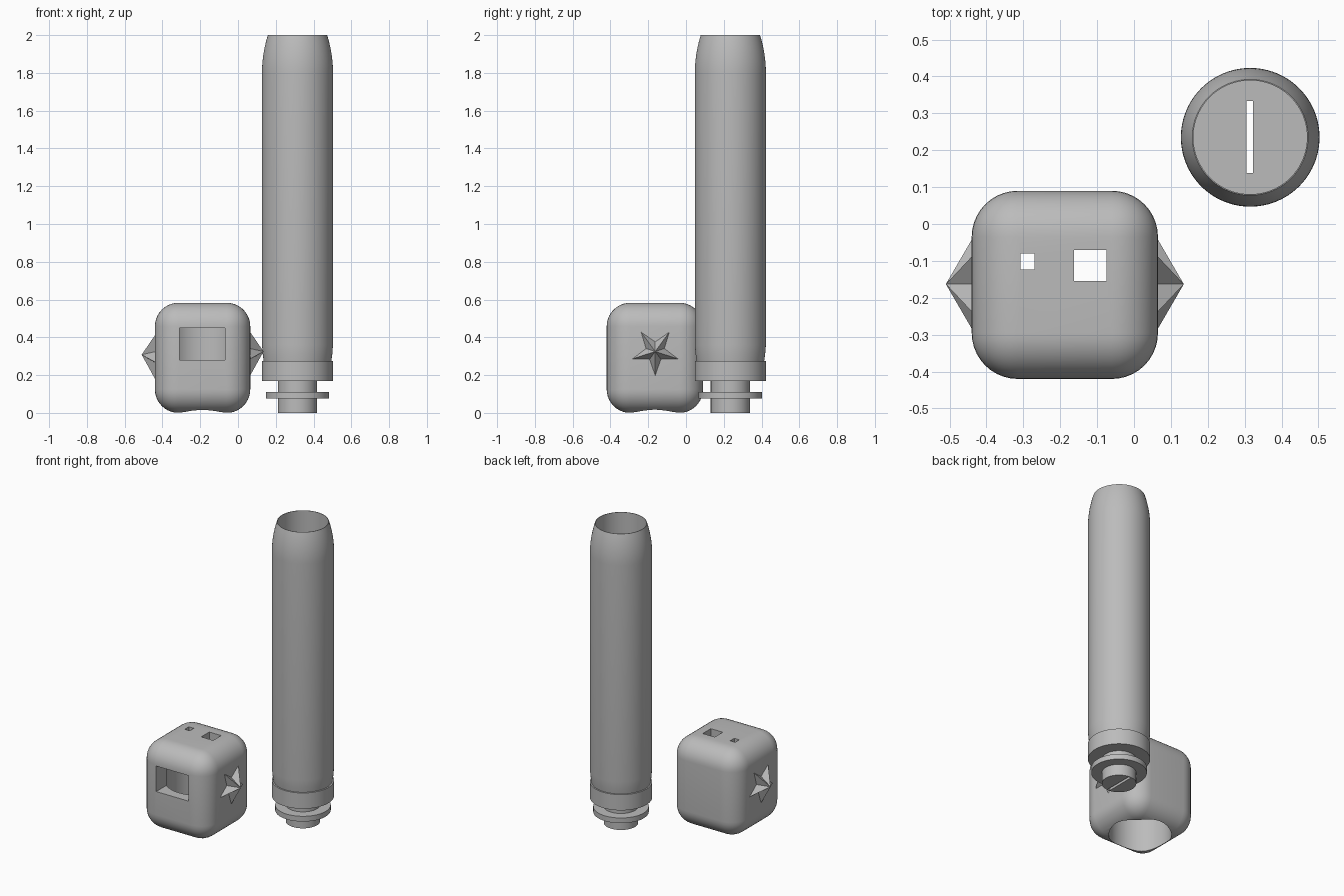
import bpy, bmesh, math
from mathutils import Matrix, Vector

default = bpy.data.objects.get("Cube")
if default:
    bpy.data.objects.remove(default, do_unlink=True)

grey = bpy.data.materials.new("plain grey")
grey.use_nodes = True
COLOUR = (0.5, 0.5, 0.5, 1)
grey.diffuse_color = COLOUR
grey.node_tree.nodes["Principled BSDF"].inputs["Base Color"].default_value = COLOUR


def make(name, bm):
    bmesh.ops.recalc_face_normals(bm, faces=bm.faces[:])
    mesh = bpy.data.meshes.new(name)
    bm.to_mesh(mesh)
    bm.free()
    mesh.materials.append(grey)
    obj = bpy.data.objects.new(name, mesh)
    bpy.context.collection.objects.link(obj)
    return obj


def block(name, lo, hi, radius=0):
    bm = bmesh.new()
    lo, hi = Vector(lo), Vector(hi)
    bmesh.ops.create_cube(bm, size=1)
    bmesh.ops.scale(bm, vec=hi - lo, verts=bm.verts[:])
    bmesh.ops.translate(bm, vec=(lo + hi) / 2, verts=bm.verts[:])
    if radius:
        bmesh.ops.bevel(bm, geom=bm.edges[:], offset=radius, segments=10,
                        profile=0.5, affect='EDGES')
    return make(name, bm)


def lathe(name, profile, centre, steps=96):
    """Revolve a profile of (radius, height) about a vertical axis."""
    bm = bmesh.new()
    verts = [bm.verts.new((r, 0, z)) for r, z in profile]
    edges = [bm.edges.new(pair) for pair in zip(verts, verts[1:])]
    bmesh.ops.spin(bm, geom=verts + edges, axis=(0, 0, 1), cent=(0, 0, 0),
                   angle=math.tau, steps=steps, use_merge=False)
    bmesh.ops.remove_doubles(bm, verts=bm.verts[:], dist=0.0002)
    bmesh.ops.translate(bm, vec=(*centre, 0), verts=bm.verts[:])
    return make(name, bm)


def cut(target, cutters):
    bpy.context.view_layer.objects.active = target
    for cutter in cutters:
        cutter.hide_render = True
        mod = target.modifiers.new("cut", 'BOOLEAN')
        mod.operation = 'DIFFERENCE'
        mod.solver = 'EXACT'
        mod.object = cutter
        bpy.ops.object.modifier_apply(modifier=mod.name)
        bpy.data.objects.remove(cutter, do_unlink=True)


def smooth(obj):
    bpy.ops.object.select_all(action='DESELECT')
    obj.select_set(True)
    bpy.context.view_layer.objects.active = obj
    bpy.ops.object.shade_smooth_by_angle(angle=math.radians(30))


def star(name, x, z, side):
    """Faceted five-pointed star, one point down, standing out along x."""
    bm = bmesh.new()
    ring = []
    for i in range(10):
        r = 0.053 if i % 2 else 0.132
        a = math.pi * i / 5
        ring.append(bm.verts.new((0, r * math.sin(a), -r * math.cos(a))))
    apex = bm.verts.new((0.073 * side, 0, 0))
    for a, b in zip(ring, ring[1:] + ring[:1]):
        bm.faces.new((a, b, apex))
    bm.faces.new(ring)
    bmesh.ops.translate(bm, vec=(x, -0.163, z), verts=bm.verts[:])
    return make(name, bm)


# Rounded housing with a round socket, a front window and two top openings
housing = block("housing", (-0.44, -0.42, 0), (0.065, 0.09, 0.583), 0.125)
cut(housing, [
    lathe("socket_cutter", [(0, -0.1), (0.19, -0.1), (0.19, 0.5), (0, 0.5)],
          (-0.188, -0.165)),
    block("window_cutter", (-0.31, -0.6, 0.28), (-0.07, -0.17, 0.45)),
    block("large_opening_cutter", (-0.163, -0.155, 0.4), (-0.075, -0.07, 0.7)),
    block("small_opening_cutter", (-0.307, -0.123, 0.4), (-0.27, -0.08, 0.7)),
])
smooth(housing)

# Stars on both sides
star("left_star", 0.062, 0.325, 1)
star("right_star", -0.437, 0.308, -1)

# Hollow tube with tapered mouth, collar, neck, flange and slotted plug
TUBE = (0.315, 0.235)
mouth = [(0.188 - 0.031 * (i / 10) ** 2, 1.8 + 0.02 * i) for i in range(11)]
outside = [(0, 0), (0.104, 0), (0.104, 0.075), (0.168, 0.075), (0.168, 0.11),
           (0.104, 0.11), (0.104, 0.17), (0.188, 0.17), (0.188, 0.275),
           (0.179, 0.275), (0.184, 0.31), (0.188, 0.36)]
inside = [(0.154, 2), (0.154, 0.24), (0, 0.24)]
tube = lathe("tube", outside + mouth + inside, TUBE)
cut(tube, [block("slot_cutter", (0.305, 0.138, -0.1), (0.323, 0.334, 0.5))])
smooth(tube)
